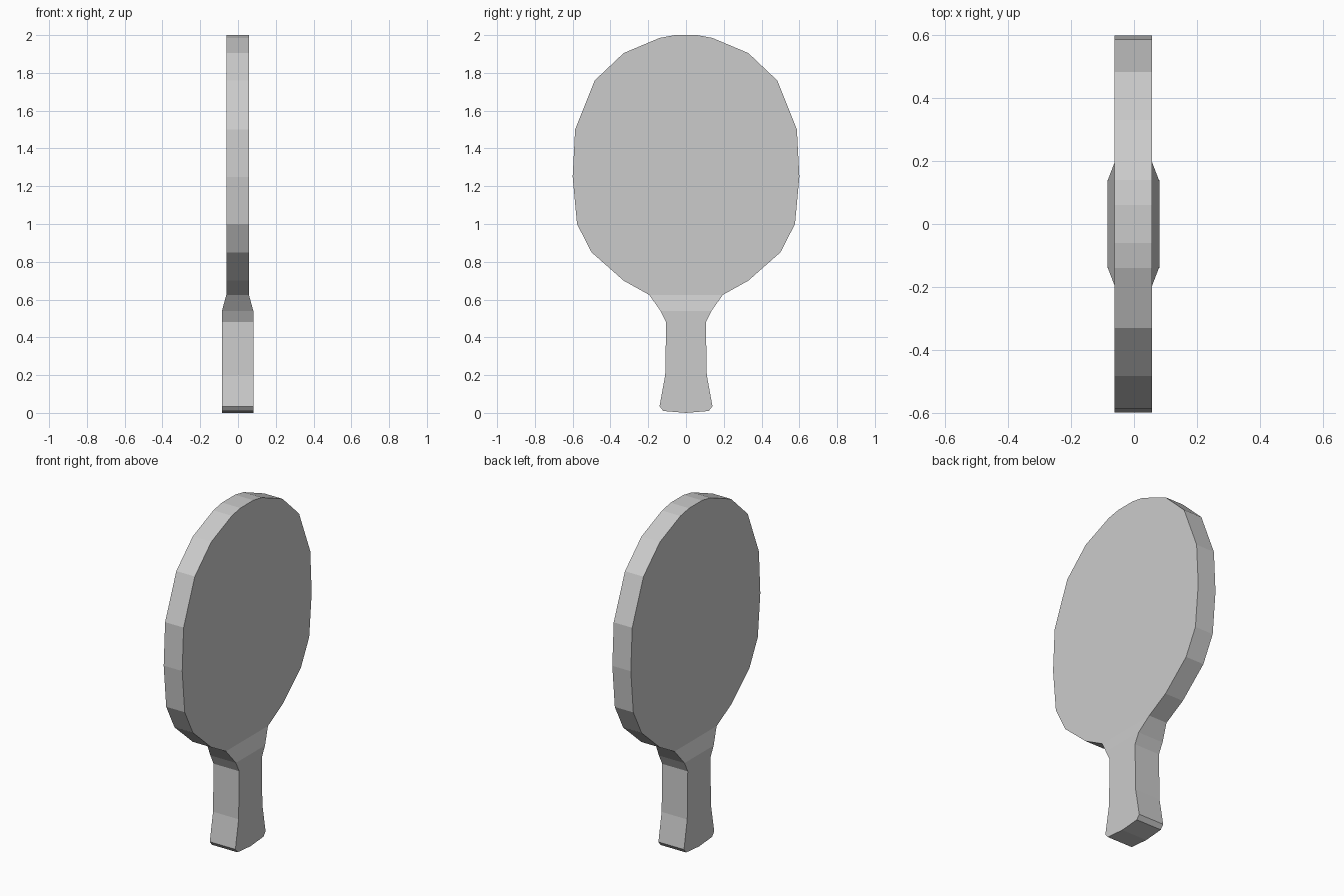
import bpy, bmesh

if "Cube" in bpy.data.objects:
    bpy.data.objects.remove(bpy.data.objects["Cube"])

# Half outline of the paddle (y, z), from butt of handle to top of blade
half = [(0.12, 0.01), (0.14, 0.035), (0.11, 0.2), (0.105, 0.48), (0.135, 0.54),
        (0.195, 0.625), (0.33, 0.70), (0.50, 0.85), (0.577, 1.0), (0.6, 1.25),
        (0.587, 1.5), (0.483, 1.76), (0.33, 1.905), (0.14, 1.985), (0.06, 2.0)]
NECK_LOW, NECK_HIGH = 4, 5      # outline points where the handle thins to the blade


def x_at(i, side):
    depth = 0.083 if i <= NECK_LOW else 0.06
    return side * depth - 0.002


bm = bmesh.new()
sides = []
for side in (1, -1):
    right = [bm.verts.new((x_at(i, side), y, z)) for i, (y, z) in enumerate(half)]
    left = [bm.verts.new((x_at(i, side), -y, z)) for i, (y, z) in enumerate(half)]
    butt = bm.verts.new((x_at(0, side), 0, 0))
    # Handle, neck and blade faces
    for a, b in ((0, NECK_LOW), (NECK_LOW, NECK_HIGH), (NECK_HIGH, len(half) - 1)):
        loop = right[a:b + 1] + left[a:b + 1][::-1]
        if a == 0:
            loop.append(butt)
        bm.faces.new(loop)
    sides.append([butt] + right + left[::-1])

# Rim joining both faces
front, back = sides
n = len(front)
for i in range(n):
    j = (i + 1) % n
    bm.faces.new((front[i], front[j], back[j], back[i]))

bmesh.ops.recalc_face_normals(bm, faces=bm.faces)
mesh = bpy.data.meshes.new("paddle")
bm.to_mesh(mesh)
bm.free()
bpy.context.collection.objects.link(bpy.data.objects.new("paddle", mesh))
